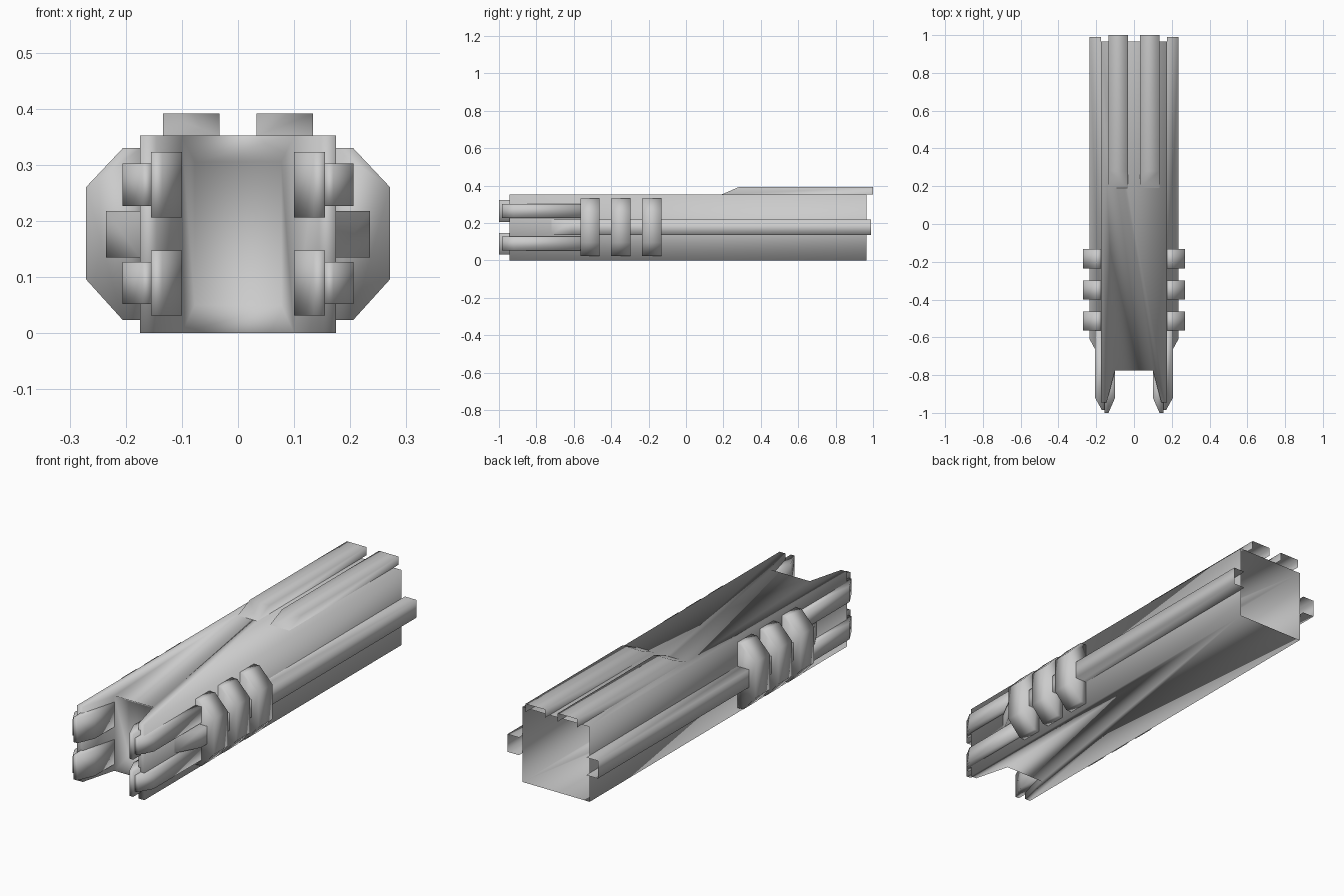
import bpy, bmesh
from mathutils import Vector

if "Cube" in bpy.data.objects:
    bpy.data.objects.remove(bpy.data.objects["Cube"])


def prism(name, pts, axis, lo, hi, mirror=True, is_open=None, edit=None):
    """Extrude a 2D profile along an axis; faces matching is_open are removed."""
    def place(p, t):
        a, b = p
        return {'x': (t, a, b), 'y': (a, t, b), 'z': (a, b, t)}[axis]
    bm = bmesh.new()
    v0 = [bm.verts.new(place(p, lo)) for p in pts]
    v1 = [bm.verts.new(place(p, hi)) for p in pts]
    bm.faces.new(v0)
    bm.faces.new(v1)
    n = len(pts)
    for i in range(n):
        j = (i + 1) % n
        bm.faces.new((v0[i], v0[j], v1[j], v1[i]))
    bmesh.ops.recalc_face_normals(bm, faces=bm.faces[:])
    if edit:
        edit(bm)
    if is_open:
        gone = [f for f in bm.faces if all(is_open(v.co) for v in f.verts)]
        bmesh.ops.delete(bm, geom=gone, context='FACES')
    me = bpy.data.meshes.new(name)
    bm.to_mesh(me)
    bm.free()
    for p in me.polygons:
        p.use_smooth = True
    ob = bpy.data.objects.new(name, me)
    bpy.context.collection.objects.link(ob)
    if mirror:
        ob.modifiers.new("mirror", 'MIRROR').use_axis[0] = True
    return ob


# Recess sunk into the wall at the back of the front notch
def sink_recess(bm):
    wall = [f for f in bm.faces
            if all(abs(v.co.y + 0.775) < 1e-4 for v in f.verts)]
    bmesh.ops.inset_individual(bm, faces=wall, thickness=0.02)
    for v in wall[0].verts:
        v.co = Vector((0.077 if v.co.x > 0 else -0.077, -0.70,
                       0.305 if v.co.z > 0.17 else 0.05))


# Hollow main body with forked front and open back
half = [(0.1, -0.775), (0.145, -0.945), (0.175, -0.945), (0.175, 0.965)]
outline = half + [(-x, y) for x, y in reversed(half)]
prism("main_body", outline, 'z', 0, 0.352, mirror=False,
      is_open=lambda c: c.y > 0.96, edit=sink_recess)

# Raised top rails, open underneath and at the back
prism("top_rail", [(0.19, 0.352), (0.28, 0.391), (1.0, 0.391), (1.0, 0.352)],
      'x', 0.033, 0.134,
      is_open=lambda c: c.y > 0.99 or c.z < 0.353)

# Side rails, open on the inner side and at the back
prism("side_rail", [(0.175, -0.72), (0.235, -0.61), (0.235, 0.99), (0.175, 0.99)],
      'z', 0.135, 0.218,
      is_open=lambda c: c.y > 0.98 or c.x < 0.176)

# Three chamfered clamps on each side
clamp = [(0.172, 0.023), (0.205, 0.023), (0.271, 0.096),
         (0.271, 0.26), (0.205, 0.33), (0.172, 0.33)]
for i, (y0, y1) in enumerate([(-0.565, -0.463), (-0.40, -0.298), (-0.235, -0.132)]):
    prism(f"side_clamp_{i + 1}", clamp, 'y', y0, y1)

# Prong tips: outer bars and inner jaw pads, lower and upper
outer = [(0.155, -0.985), (0.17, -0.985), (0.206, -0.92), (0.206, -0.55), (0.155, -0.55)]
inner = [(0.1, -0.76), (0.1, -0.92), (0.135, -1.0), (0.155, -1.0), (0.155, -0.76)]
for level, oz, iz in [("lower", (0.052, 0.127), (0.031, 0.147)),
                      ("upper", (0.227, 0.302), (0.206, 0.323))]:
    prism(f"{level}_outer_bar", outer, 'z', *oz)
    prism(f"{level}_jaw_pad", inner, 'z', *iz)
